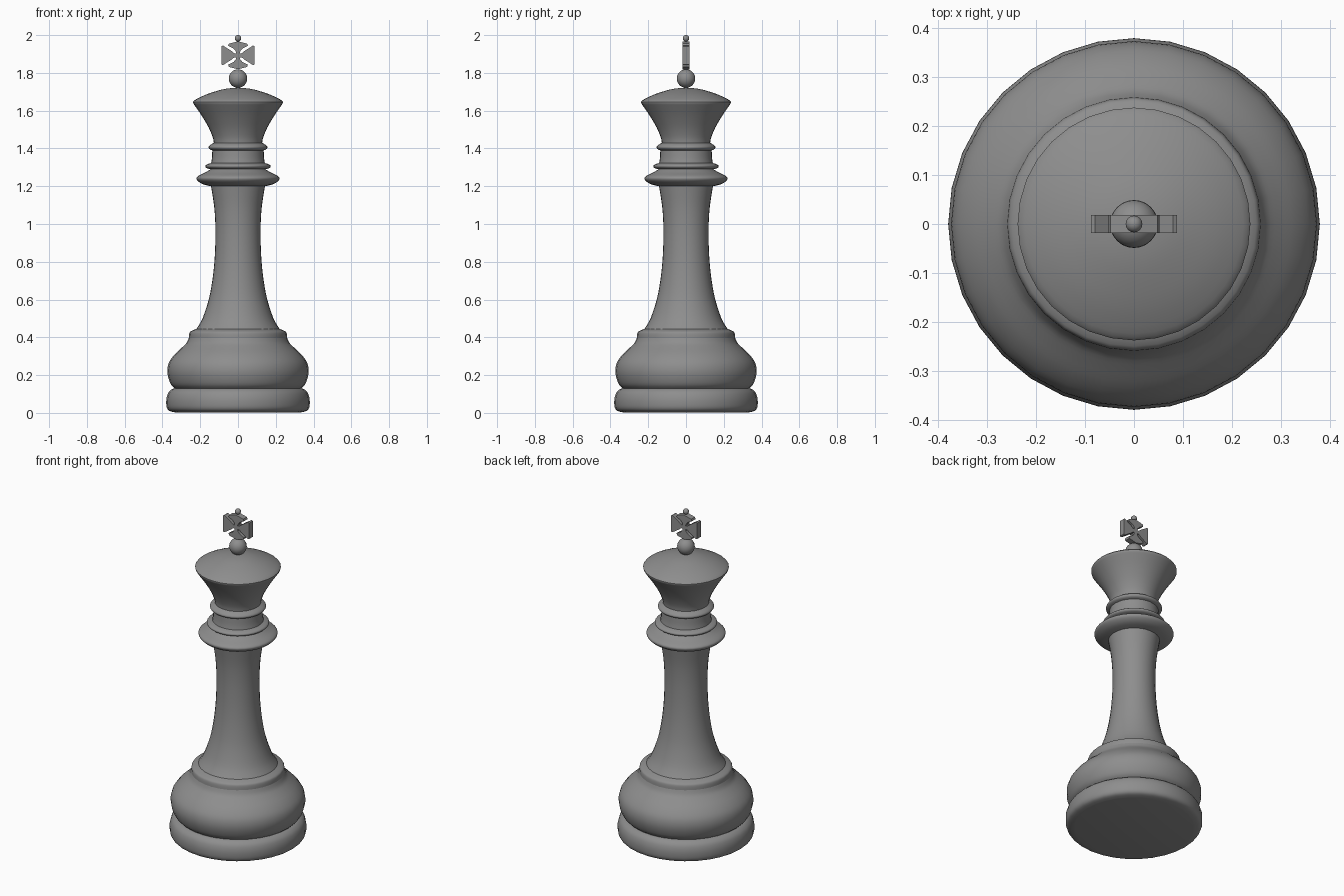
import bpy, bmesh
from math import sin, cos, pi, radians
from mathutils import Matrix, Vector

if "Cube" in bpy.data.objects:
    bpy.data.objects.remove(bpy.data.objects["Cube"])

SIDES = 32
DARK = bpy.data.materials.new("dark_grey")
DARK.diffuse_color = (.27, .27, .27, 1)
DARK.use_nodes = True
DARK.node_tree.nodes["Principled BSDF"].inputs["Base Color"].default_value = DARK.diffuse_color


def finish(name, bm):
    bmesh.ops.remove_doubles(bm, verts=bm.verts, dist=1e-5)
    bmesh.ops.recalc_face_normals(bm, faces=bm.faces)
    me = bpy.data.meshes.new(name)
    bm.to_mesh(me)
    bm.free()
    me.materials.append(DARK)
    ob = bpy.data.objects.new(name, me)
    bpy.context.collection.objects.link(ob)
    bpy.ops.object.select_all(action='DESELECT')
    ob.select_set(True)
    bpy.context.view_layer.objects.active = ob
    bpy.ops.object.shade_smooth_by_angle(angle=radians(40))
    return ob


def smooth_profile(pts, steps=3):
    """Catmull-Rom curve through (radius, height) points."""
    p = [Vector(q) for q in pts]
    p = [p[0]] + p + [p[-1]]
    out = []
    for i in range(1, len(p) - 2):
        a, b, c, d = p[i - 1:i + 3]
        for s in range(steps):
            t = s / steps
            out.append(0.5 * (2 * b + (c - a) * t + (2 * a - 5 * b + 4 * c - d) * t * t
                              + (3 * b - a - 3 * c + d) * t ** 3))
    return out + [p[-1]]


def lathe(name, pts):
    """Revolve a smoothed profile around z."""
    bm = bmesh.new()
    rings = [[bm.verts.new((max(r, 0.0005) * cos(2 * pi * k / SIDES),
                            max(r, 0.0005) * sin(2 * pi * k / SIDES), z))
              for k in range(SIDES)] for r, z in smooth_profile(pts)]
    for lo, hi in zip(rings, rings[1:]):
        for k in range(SIDES):
            j = (k + 1) % SIDES
            bm.faces.new((lo[k], lo[j], hi[j], hi[k]))
    if pts[0][1] < .02:  # closed underside
        bm.faces.new(rings[0][::-1])
    return finish(name, bm)


def ball(name, z, r):
    bm = bmesh.new()
    bmesh.ops.create_uvsphere(bm, u_segments=24, v_segments=16, radius=r,
                              matrix=Matrix.Translation((0, 0, z)))
    return finish(name, bm)


# turned parts, bottom to top; each starts where the last one ends
lathe("foot", [(.33, .002), (.362, .01), (.376, .025), (.38, .05), (.378, .08),
               (.368, .108), (.35, .125), (.335, .13)])
lathe("bulb", [(.335, .13), (.355, .15), (.37, .19), (.374, .23), (.364, .27),
               (.335, .31), (.298, .345), (.273, .37), (.26, .397)])
lathe("bulb_rim", [(.26, .397), (.258, .42), (.25, .432), (.22, .445)])
lathe("stem", [(.22, .445), (.188, .5), (.155, .6), (.136, .7), (.125, .8), (.12, .9),
               (.12, 1.0), (.127, 1.1), (.143, 1.2)])
lathe("wide_collar", [(.143, 1.2), (.185, 1.21), (.212, 1.227), (.22, 1.243),
                      (.208, 1.256), (.175, 1.272), (.145, 1.29)])
lathe("middle_collar", [(.145, 1.29), (.166, 1.296), (.173, 1.306),
                        (.166, 1.315), (.142, 1.323)])
lathe("neck", [(.142, 1.323), (.138, 1.35), (.136, 1.39)])
lathe("upper_collar", [(.136, 1.39), (.15, 1.396), (.156, 1.406),
                       (.149, 1.417), (.128, 1.43)])
lathe("head", [(.128, 1.43), (.134, 1.46), (.155, 1.51), (.19, 1.57),
               (.224, 1.62), (.236, 1.638), (.238, 1.647)])
lathe("head_dome", [(.238, 1.647), (.224, 1.659), (.17, 1.685), (.1, 1.708),
                    (.05, 1.718), (0, 1.722)])

# finial
ball("finial_ball", 1.77, .049)
ball("tip_ball", 1.983, .017)

# flared cross: four arms turned about the centre
CZ, T = 1.893, .018
bm = bmesh.new()
for q in range(4):
    reach, corner, flat = (.088, .088, .08) if q % 2 else (.074, .062, .05)
    arm = [(-.01, 0), (-.011, .02), (-.024, .036), (-.052, flat), (-.048, corner), (0, reach)]
    arm += [(-x, z) for x, z in arm[4::-1]]
    rot = Matrix.Rotation(q * pi / 2, 3, 'Y')
    f, b = [[bm.verts.new(rot @ Vector((x, y, z)) + Vector((0, 0, CZ))) for x, z in arm]
            for y in (-T, T)]
    bm.faces.new(f)
    bm.faces.new(b[::-1])
    for i in range(len(arm) - 1):
        bm.faces.new((f[i], f[i + 1], b[i + 1], b[i]))
cross = finish("cross", bm)
for poly in cross.data.polygons:
    poly.use_smooth = False
